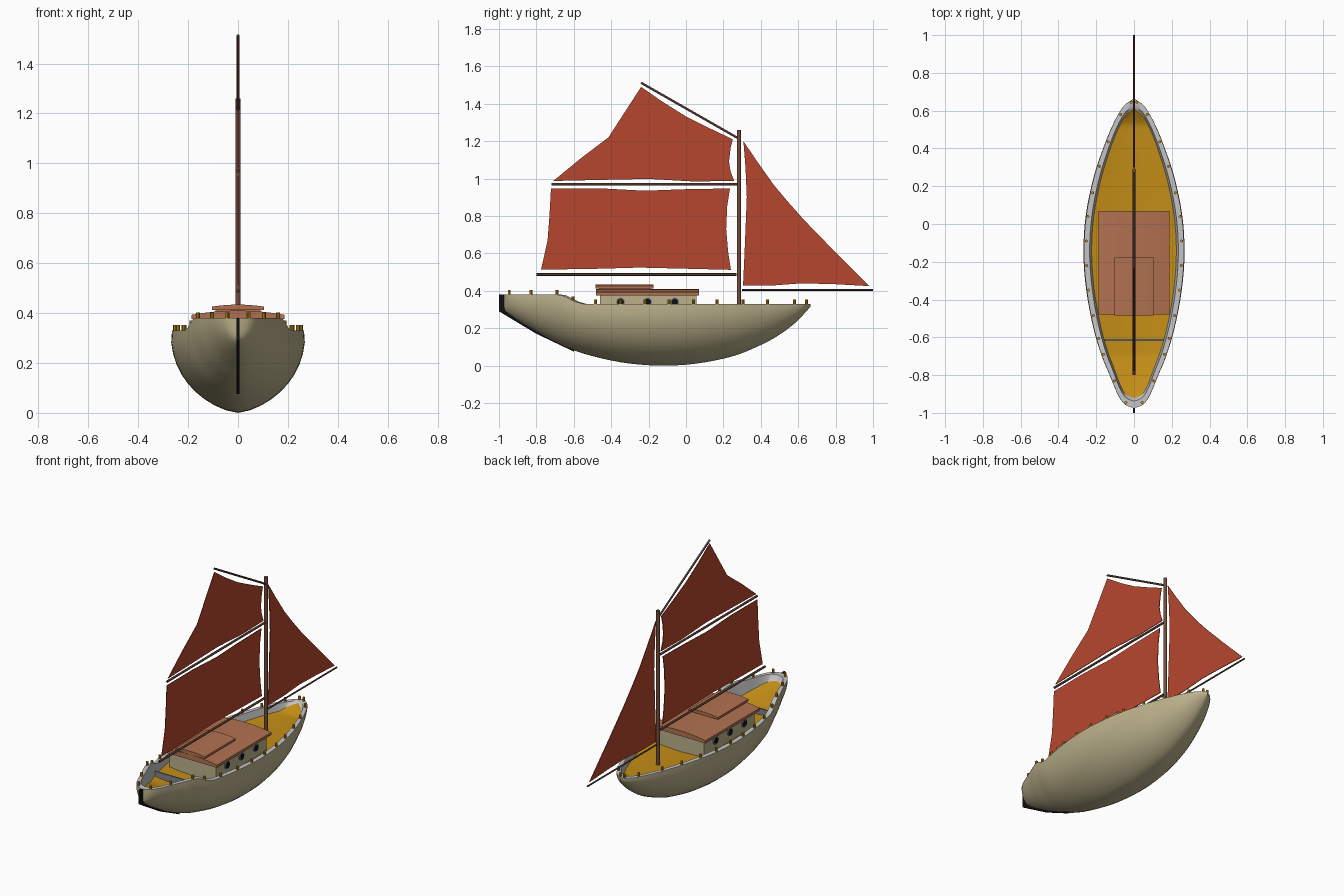
import bpy, bmesh, math
from mathutils import Vector

if "Cube" in bpy.data.objects:
    bpy.data.objects.remove(bpy.data.objects["Cube"])


def material(name, rgb):
    m = bpy.data.materials.new(name)
    m.diffuse_color = (*rgb, 1)
    m.use_nodes = True
    m.node_tree.nodes["Principled BSDF"].inputs["Base Color"].default_value = m.diffuse_color
    return m


BEIGE = material("hull_beige", (0.50, 0.44, 0.26))
GREY = material("rim_grey", (0.56, 0.56, 0.57))
GOLD = material("deck_gold", (0.55, 0.27, 0.008))
CLAY = material("roof_clay", (0.44, 0.165, 0.08))
BROWN = material("mast_brown", (0.17, 0.07, 0.04))
DARK = material("spar_brown", (0.085, 0.04, 0.028))
RED = material("sail_red", (0.47, 0.062, 0.027))
BLACK = material("black", (0.005, 0.005, 0.005))
STEEL = material("steel_grey", (0.22, 0.23, 0.26))


def finish(name, bm, *mats, smooth=None):
    bmesh.ops.recalc_face_normals(bm, faces=bm.faces)
    me = bpy.data.meshes.new(name)
    bm.to_mesh(me)
    bm.free()
    ob = bpy.data.objects.new(name, me)
    bpy.context.collection.objects.link(ob)
    for m in mats:
        me.materials.append(m)
    if smooth:
        bpy.context.view_layer.objects.active = ob
        ob.select_set(True)
        bpy.ops.object.shade_smooth_by_angle(angle=math.radians(smooth))
        ob.select_set(False)
    return ob


def rod(name, p0, p1, r, mat, sides=12):
    p0, p1 = Vector(p0), Vector(p1)
    d = p1 - p0
    bm = bmesh.new()
    bmesh.ops.create_cone(bm, cap_ends=True, segments=sides, radius1=r, radius2=r, depth=d.length)
    bm.transform(d.to_track_quat('Z', 'Y').to_matrix().to_4x4())
    bmesh.ops.translate(bm, verts=bm.verts, vec=(p0 + p1) / 2)
    return finish(name, bm, mat, smooth=40)


def prism(name, start, step, mat):
    """Polygon of 3D points, extruded by a vector."""
    bm = bmesh.new()
    f = bm.faces.new([bm.verts.new(p) for p in start])
    new = bmesh.ops.extrude_face_region(bm, geom=[f])["geom"]
    bmesh.ops.translate(bm, verts=[v for v in new if isinstance(v, bmesh.types.BMVert)], vec=step)
    return finish(name, bm, mat)


def plate(name, pts, t, mat):
    return prism(name, [(-t / 2, y, z) for y, z in pts], (t, 0, 0), mat)


def slab(name, pts, y0, y1, mat):
    return prism(name, [(x, y0, z) for x, z in pts], (0, y1 - y0, 0), mat)


# Hull stations: y, half width, keel height
ST = [(-.975, 0, .30), (-.955, .05, .28), (-.9, .088, .24), (-.8, .13, .18), (-.7, .172, .125),
      (-.55, .217, .065), (-.35, .255, .018), (-.15, .27, 0), (.05, .257, .01), (.25, .215, .05),
      (.4, .165, .11), (.5, .125, .165), (.58, .085, .225), (.63, .05, .275), (.665, 0, .315)]


def smooth_stations(n=4):
    out = []
    for i in range(len(ST) - 1):
        a, b, c, d = (Vector(ST[min(max(k, 0), len(ST) - 1)]) for k in (i - 1, i, i + 1, i + 2))
        for s in range(n):
            t = s / n
            out.append(.5 * (2 * b + (c - a) * t + (2 * a - 5 * b + 4 * c - d) * t * t
                             + (3 * b - a - 3 * c + d) * t ** 3))
    return out + [Vector(ST[-1])]


def sheer(y):
    t = min(max((-.55 - y) / .14, 0), 1)
    return .33 + .05 * t * t * (3 - 2 * t)


def half_width(y):
    for (y0, w0, _), (y1, w1, _) in zip(ST, ST[1:]):
        if y0 <= y <= y1:
            return w0 + (w1 - w0) * (y - y0) / (y1 - y0)
    return 0


# Hull shell, rim, inner bulwark and sunken deck as one loft
YC = -.155
bm = bmesh.new()
rows = []
for y, w, k in smooth_stations():
    k, top = max(k, 0), sheer(y)
    side = []
    for j in range(11):
        h = (j / 10) ** 1.5
        x = w * (1 - (1 - h) ** 2.3) ** .65
        side.append((x * (1 - .02 * max(0, h - .85) / .15), y, k + (top - k) * h))
    floor = max(.285, k + .6 * (top - k))
    yi, yd = YC + (y - YC) * .955, YC + (y - YC) * .935
    side.append((w * .87, yi, top))
    side.append((w * .83, yd, floor))
    side.append((w * .45, yd, floor - .05 * w))
    side.append((0, yd, floor - .07 * w))
    loop = side + [(-x, a, b) for x, a, b in reversed(side[1:-1])]
    rows.append([bm.verts.new(p) for p in loop])
n = len(rows[0])
slots = [0] * 10 + [1, 1, 2, 2]
for r0, r1 in zip(rows, rows[1:]):
    for j in range(n):
        f = bm.faces.new((r0[j], r0[(j + 1) % n], r1[(j + 1) % n], r1[j]))
        f.material_index = slots[j if j < 14 else 27 - j]
bmesh.ops.remove_doubles(bm, verts=bm.verts, dist=.0002)
finish("hull", bm, BEIGE, GREY, GOLD, smooth=45)

# Stern post running down under the keel
plate("stern_post", [(-1, .38), (-1, .29), (-.8, .17), (-.6, .075), (-.6, .1), (-.8, .2),
                     (-.95, .3), (-.965, .38)], .012, BLACK)

# Cross board at the aft deck
plate_w = .155
slab("aft_board", [(-plate_w, .27), (plate_w, .27), (plate_w, .315), (-plate_w, .315)], -.62, -.61, STEEL)


# Cabin: walls, cambered roof, sliding hatch
def camber(w, z0, z1, crown):
    arc = [(w * (1 - i / 4), z1 + (crown - z1) * (1 - (1 - i / 4) ** 2)) for i in range(9)]
    return [(-w, z0), (w, z0)] + arc


slab("cabin_walls", camber(.165, .265, .38, .39), -.46, .055, BEIGE)
slab("cabin_roof", camber(.187, .376, .393, .41), -.48, .07, CLAY)
slab("hatch_base", camber(.09, .39, .412, .415), -.465, -.19, CLAY)
slab("hatch_lid", camber(.104, .413, .426, .434), -.485, -.175, CLAY)

# Portholes on both sides
for s in (-1, 1):
    for i, y in enumerate((-.35, -.205, -.06)):
        rod(f"porthole_ring_{s}_{i}", (s * .16, y, .34), (s * .172, y, .34), .024, STEEL, 20)
        rod(f"porthole_glass_{s}_{i}", (s * .165, y, .34), (s * .175, y, .34), .018, BLACK, 20)

# Rail posts along the rim
for s in (-1, 1):
    for i, y in enumerate((.645, .58, .435, .305, .165, .04, -.09, -.22, -.35, -.485, -.605,
                           -.69, -.83, -.945)):
        x = s * max(half_width(y) - .014, .015)
        z = sheer(y)
        rod(f"rail_post_{s}_{i}", (x, y, z - .012), (x, y, z + .023), .008, GOLD, 8)

# Mast and spars
rod("mast", (0, .283, .265), (0, .283, 1.26), .011, BROWN, 16)
rod("gaff", (0, .28, 1.215), (0, -.24, 1.512), .006, DARK)
rod("upper_boom", (0, .28, .97), (0, -.72, .97), .007, DARK)
rod("lower_boom", (0, .27, .487), (0, -.80, .487), .007, DARK)
rod("jib_boom", (0, .30, .405), (0, 1.0, .405), .005, DARK)

# Sails
plate("top_sail", [(-.24, 1.49), (-.12, 1.407), (0, 1.332), (.12, 1.272), (.25, 1.21), (.238, 1.16),
                   (.23, 1.09), (.238, 1.04), (.257, .988), (.05, .984), (-.2, .998), (-.45, .993),
                   (-.71, .987), (-.56, 1.11), (-.415, 1.22)], .004, RED)
plate("main_sail", [(-.722, .946), (-.45, .947), (-.22, .935), (0, .943), (.235, .947), (.22, .85),
                    (.215, .73), (.225, .61), (.24, .512), (0, .518), (-.25, .524), (-.5, .517),
                    (-.775, .513), (-.74, .67), (-.73, .8)], .004, RED)
plate("jib_sail", [(.307, 1.2), (.385, 1.085), (.47, .965), (.55, .87), (.63, .78), (.8, .605),
                   (.98, .425), (.8, .435), (.62, .44), (.46, .428), (.305, .427), (.315, .65),
                   (.325, .9), (.318, 1.06)], .004, RED)
